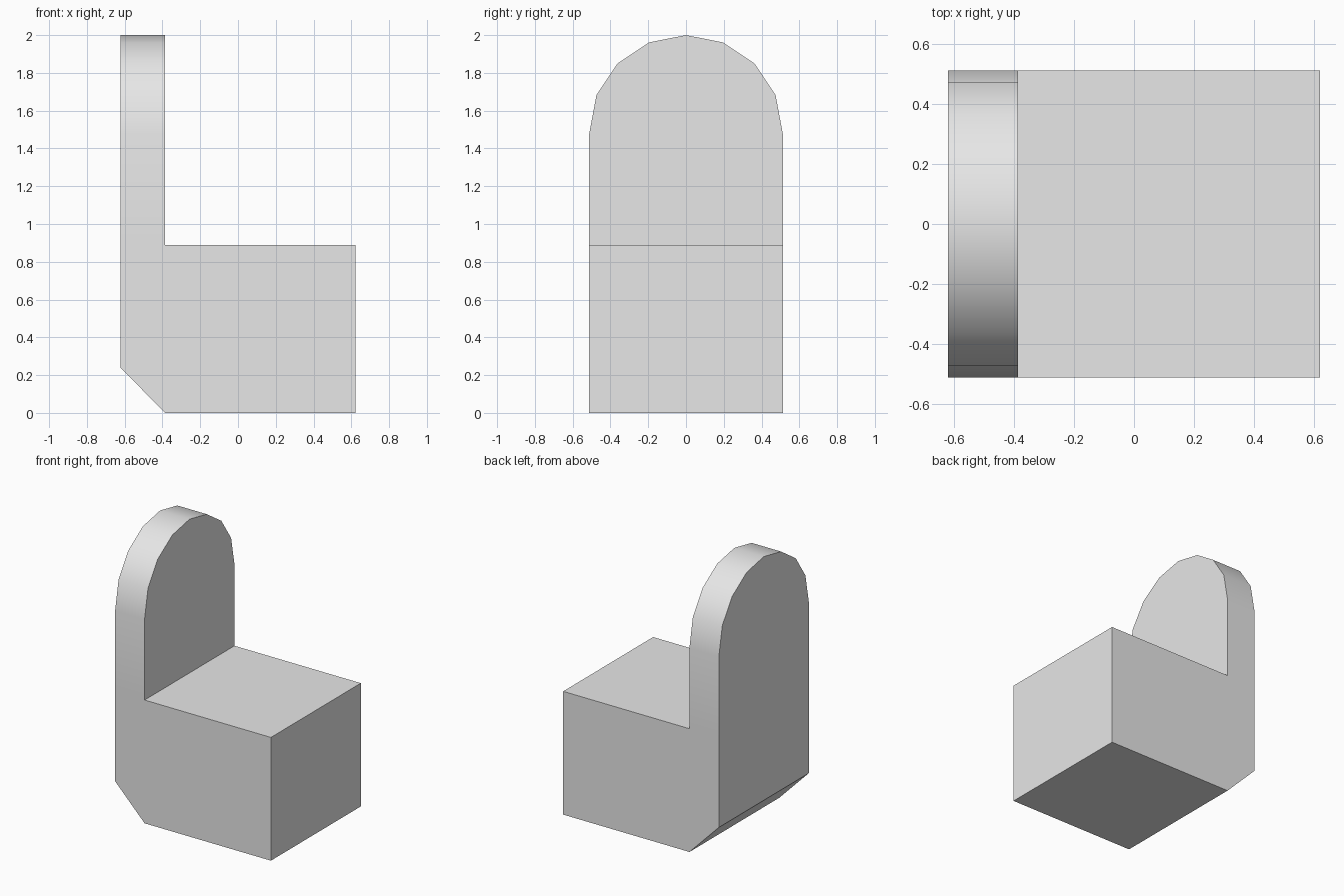
import bpy
import bmesh
from math import cos, sin, pi

cube = bpy.data.objects.get("Cube")
if cube:
    bpy.data.objects.remove(cube, do_unlink=True)

BACK_X, INNER_X, FRONT_X = -0.622, -0.387, 0.622
RADIUS, SEAT_Z, CHAMFER_Z = 0.513, 0.89, 0.24
ARCH_Z = 2 - RADIUS
STEPS = 8

grey = bpy.data.materials.new("plain grey")
grey.use_nodes = True
colour = (0.8, 0.8, 0.8, 1)
grey.diffuse_color = colour
grey.node_tree.nodes["Principled BSDF"].inputs["Base Color"].default_value = colour

# Arched backrest outline, with the lower back edge raised into a chamfer
outline = [(-RADIUS, CHAMFER_Z), (RADIUS, CHAMFER_Z)]
for i in range(STEPS + 1):
    a = pi * i / STEPS
    drop = 0.012 if i in (0, STEPS) else 0
    outline.append((RADIUS * cos(a), ARCH_Z + RADIUS * sin(a) - drop))

bm = bmesh.new()
back = bm.faces.new([bm.verts.new((BACK_X, y, z)) for y, z in outline])
panel = bmesh.ops.extrude_face_region(bm, geom=[back], use_keep_orig=True)
for v in [g for g in panel["geom"] if isinstance(g, bmesh.types.BMVert)]:
    v.co.x = INNER_X
    if v.co.z < CHAMFER_Z + 0.01:
        v.co.z = 0

# Seat block pulled out of the lower part of the panel
bmesh.ops.bisect_plane(bm, geom=bm.verts[:] + bm.edges[:] + bm.faces[:],
                       plane_co=(0, 0, SEAT_Z), plane_no=(0, 0, 1))
lower = [f for f in bm.faces
         if all(abs(v.co.x - INNER_X) < 0.001 and v.co.z < SEAT_Z + 0.001 for v in f.verts)]
seat = bmesh.ops.extrude_face_region(bm, geom=lower)
for v in [g for g in seat["geom"] if isinstance(g, bmesh.types.BMVert)]:
    v.co.x = FRONT_X

bmesh.ops.recalc_face_normals(bm, faces=bm.faces[:])
mesh = bpy.data.meshes.new("arched_seat")
bm.to_mesh(mesh)
bm.free()
mesh.materials.append(grey)
chair = bpy.data.objects.new("arched_seat", mesh)
bpy.context.collection.objects.link(chair)

# Smooth the arch while keeping the corners sharp
bpy.ops.object.select_all(action="DESELECT")
chair.select_set(True)
bpy.context.view_layer.objects.active = chair
bpy.ops.object.shade_smooth_by_angle(angle=pi / 6)
